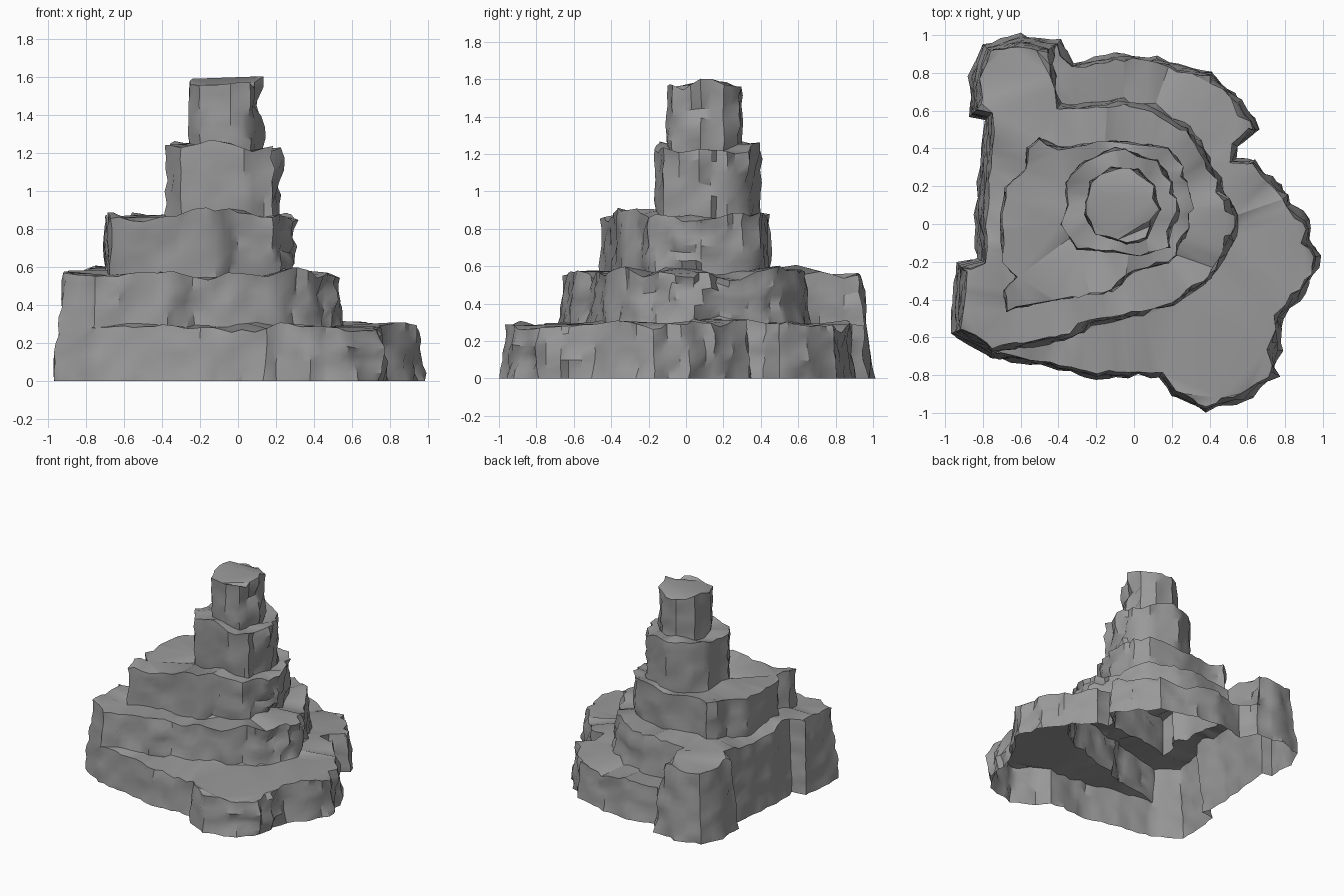
import bpy
import bmesh
from mathutils import Vector, noise

if "Cube" in bpy.data.objects:
    bpy.data.objects.remove(bpy.data.objects["Cube"], do_unlink=True)

# Steep flank shared by the two lowest terraces (back block and right side)
flank = [(-.4, .96), (-.6, 1), (-.8, .95), (-.87, .78), (-.87, .57), (-.79, .55), (-.82, .3),
         (-.84, .05), (-.83, -.18), (-.94, -.2), (-.97, -.58), (-.76, -.71)]

# Plan outlines of the five rock terraces, counter-clockwise
base_plan = flank + [(-.45, -.76), (-.2, -.82), (.14, -.8), (.2, -.91), (.38, -.99),
                     (.58, -.93), (.76, -.8), (.78, -.5), (.87, -.4), (.98, -.23),
                     (.92, .02), (.77, .2), (.64, .34), (.53, .34), (.55, .41), (.66, .5),
                     (.56, .65), (.41, .8), (.12, .88), (-.1, .9), (-.32, .85)]
shelf_plan = flank + [(-.58, -.68), (-.36, -.65), (-.22, -.56), (0, -.52), (.22, -.46),
                      (.43, -.31), (.57, -.07), (.57, .05), (.5, .2), (.42, .36),
                      (.31, .53), (.12, .65), (-.05, .69), (-.37, .66)]
middle_plan = [(-.67, -.46), (-.5, -.41), (-.12, -.35), (0, -.24), (.18, -.2), (.28, -.02),
               (.29, .16), (.25, .3), (.18, .4), (-.1, .44), (-.4, .4), (-.5, .45),
               (-.56, .4), (-.57, .29), (-.68, .19), (-.7, 0), (-.69, -.2), (-.62, -.28),
               (-.69, -.35)]
tower_plan = [(-.3, -.13), (-.15, -.14), (.03, -.16), (.18, -.12), (.18, -.04), (.22, .07),
              (.2, .22), (.12, .33), (-.1, .4), (-.26, .33), (-.36, .22), (-.35, .1),
              (-.38, 0)]
peak_plan = [(-.2, -.05), (-.04, -.1), (.06, -.07), (.12, .08), (.1, .2), (.02, .28),
             (-.12, .3), (-.23, .22), (-.26, .05)]

# Each terrace: plan, nominal top height
terraces = [(base_plan, .285), (shelf_plan, .565), (middle_plan, .87),
            (tower_plan, 1.24), (peak_plan, 1.58)]


def ripple(p, z, across, up):
    """Repeatable noise at a plan point and height."""
    return noise.noise(Vector((p.x * across, p.y * across, z * up + .37)))


def resample(plan, step):
    """Walk round a closed plan and place unevenly spaced points on it."""
    points = []
    for here, there in zip(plan, plan[1:] + plan[:1]):
        a, b = Vector(here), Vector(there)
        count = max(1, round((b - a).length / step))
        for k in range(count):
            p = a.lerp(b, k / count)
            points.append(p + (b - a) / count * .6 * ripple(p, 0, 31, 1) if k else p)
    return points


def outward(points, i):
    """Horizontal direction pointing out of the plan at point i."""
    along = points[(i + 1) % len(points)] - points[i - 1]
    return Vector((along.y, -along.x)).normalized()


def surface(level, p):
    """Rolling height of a terrace top; the ground stays flat."""
    if level == 0:
        return 0
    return level + .05 * ripple(p, level, 4, 7) + .03 * ripple(p, level, 11, 7)


def build_wall(bm, plan, low, high, rows, step):
    """Cragged wall made of stacked rings, more broken on its left side."""
    points = resample(plan, step)
    count = len(points)
    normals = [outward(points, i) for i in range(count)]
    rings = []
    for r in range(rows + 1):
        t = r / rows
        z = low + (high - low) * t
        ring = []
        for p, n in zip(points, normals):
            rough = .022 + .028 * max(0, n.x)
            taper = .1 * z if z < .6 and high < .6 else 0
            q = p + n * (rough * ripple(p, z, 17, 11) - taper)
            bottom, top = surface(low, q), surface(high, q)
            ring.append(bm.verts.new((q.x, q.y, bottom + (top - bottom) * t)))
        rings.append(ring)
    for under, over in zip(rings, rings[1:]):
        for i in range(count):
            j = (i + 1) % count
            bm.faces.new((under[i], under[j], over[j], over[i]))


def fill_ledge(bm, level):
    """Close the open shelf at one level, facing up."""
    edges = [e for e in bm.edges if e.is_boundary
             and abs(e.verts[0].co.z - level) < .12]
    made = bmesh.ops.triangle_fill(bm, edges=edges, use_beauty=True, normal=(0, 0, 1))
    for face in [g for g in made["geom"] if isinstance(g, bmesh.types.BMFace)]:
        face.normal_update()
        if face.normal.z < 0:
            face.normal_flip()


# One continuous skin, open underneath: walls first, welded along the flank
bm = bmesh.new()
low = 0
for plan, high in terraces:
    build_wall(bm, plan, low, high, 6, .055)
    low = high
bmesh.ops.remove_doubles(bm, verts=bm.verts[:], dist=.002)

# Ledges and summit
for plan, high in terraces:
    fill_ledge(bm, high)

# Raised corner of the summit
for v in bm.verts:
    if v.co.z > 1.5:
        v.co.z += .06 * max(0, 1 - (v.co.xy - Vector((.1, .1))).length / .12)

mesh = bpy.data.meshes.new("terraced_rock")
bm.to_mesh(mesh)
bm.free()
rock = bpy.data.objects.new("terraced_rock", mesh)
bpy.context.collection.objects.link(rock)

# Plain grey stone
stone = bpy.data.materials.new("grey_stone")
stone.use_nodes = True
grey = (.32, .32, .32, 1)
stone.diffuse_color = grey
stone.node_tree.nodes["Principled BSDF"].inputs["Base Color"].default_value = grey
mesh.materials.append(stone)

bpy.ops.object.select_all(action="DESELECT")
rock.select_set(True)
bpy.context.view_layer.objects.active = rock
bpy.ops.object.shade_smooth_by_angle(angle=.6)
